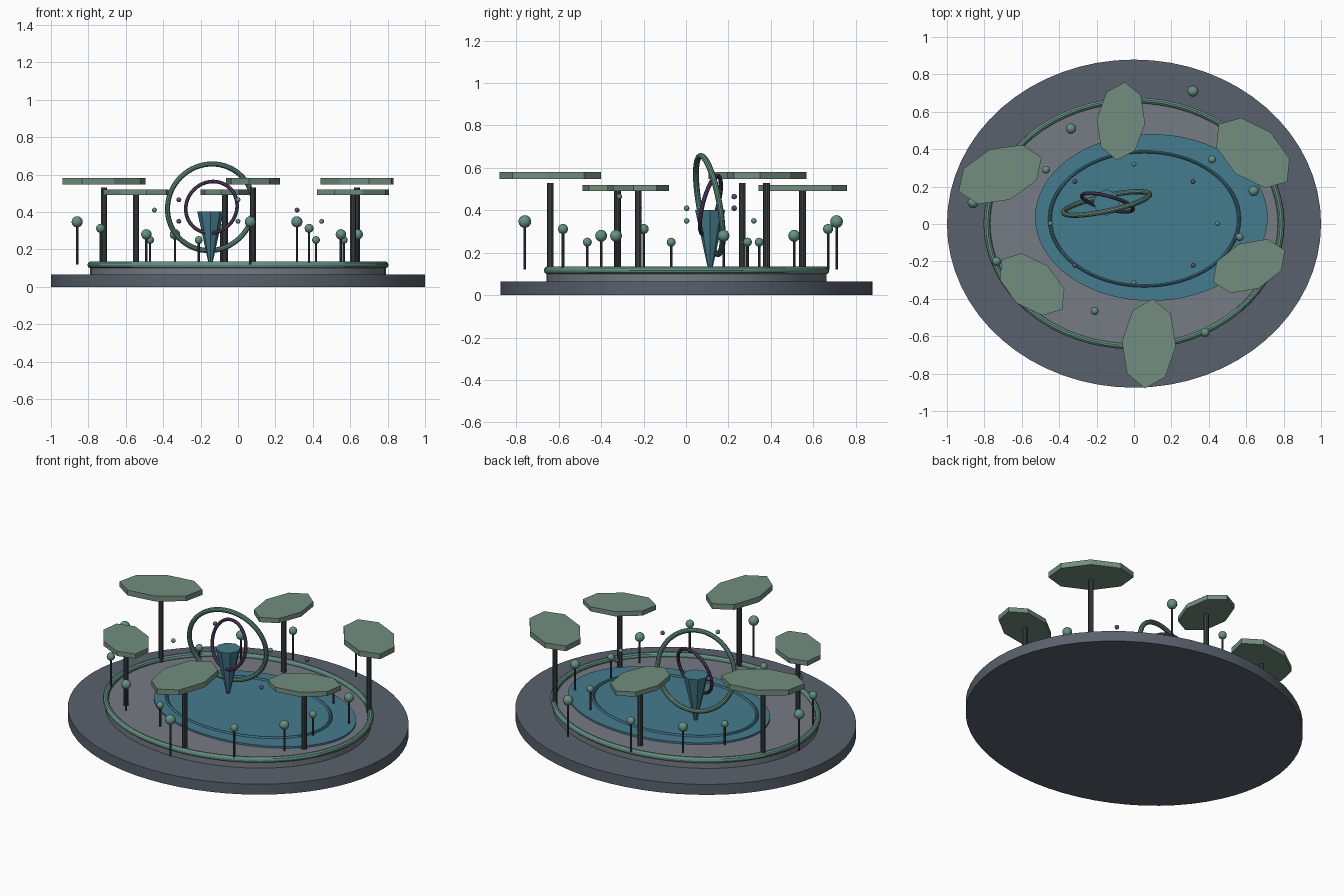
import bpy
from math import radians, cos, sin, pi

if "Cube" in bpy.data.objects:
    bpy.data.objects.remove(bpy.data.objects["Cube"])


def mat(name, c):
    m = bpy.data.materials.new(name)
    m.diffuse_color = (*c, 1)
    m.use_nodes = True
    m.node_tree.nodes["Principled BSDF"].inputs["Base Color"].default_value = m.diffuse_color
    return m


SLATE = mat("slate", (.10, .12, .15))
STONE = mat("stone", (.18, .20, .23))
WATER = mat("water", (.06, .20, .27))
GREEN = mat("green", (.13, .28, .23))
LEAF = mat("leaf", (.17, .27, .21))
PURPLE = mat("purple", (.12, .07, .17))
DARK = mat("dark", (.05, .06, .07))


def finish(name, m, smooth=False):
    o = bpy.context.object
    o.name = name
    o.data.materials.append(m)
    if smooth:
        bpy.ops.object.shade_smooth_by_angle()
    return o


def prism(name, m, x, y, z0, z1, rx, ry, sides, rot=0, smooth=False):
    # elliptical prism whose first corner lies on its own x axis
    bpy.ops.mesh.primitive_cylinder_add(vertices=sides, radius=1, depth=1,
                                        location=(x, y, (z0 + z1) / 2),
                                        rotation=(0, 0, radians(rot)))
    o = finish(name, m, smooth)
    o.scale = (rx, ry, z1 - z0)
    return o


def ring(name, m, loc, major, minor, squash=1, rot=(0, 0, 0), seg=64):
    bpy.ops.mesh.primitive_torus_add(major_radius=major, minor_radius=minor,
                                     major_segments=seg, minor_segments=10,
                                     location=loc, rotation=[radians(a) for a in rot])
    o = finish(name, m, True)
    o.scale.y = squash
    return o


def ball(name, m, loc, r):
    bpy.ops.mesh.primitive_uv_sphere_add(segments=12, ring_count=8, radius=r, location=loc)
    return finish(name, m, True)


# stepped base, pool and rims
prism("base", SLATE, 0, .002, 0, .065, 1, .877, 64, smooth=True)
prism("terrace", STONE, 0, .002, .065, .11, .79, .66, 64, smooth=True)
ring("terrace_rim", GREEN, (0, .003, .117), .787, .018, .836)
prism("pool", WATER, .093, .035, .105, .121, .622, .446, 64, smooth=True)
ring("pool_ripple", WATER, (.056, .027, .121), .506, .01, .709)

# trees with octagonal canopies: x, y, canopy turn, tall or not
for i, (x, y, turn, tall) in enumerate([
        (.615, -.225, 24, False), (.636, .38, -40, True), (-.07, .55, 84, False),
        (-.716, .265, 22, True), (-.545, -.323, -40, False), (.08, -.64, 85, True)]):
    zb, zt, a, b = (.548, .581, .24, .145) if tall else (.491, .52, .21, .13)
    prism(f"canopy_{i}", LEAF, x, y, zb, zt, a, b, 8, turn)
    prism(f"trunk_{i}", DARK, x, y, .11, .53 if tall else .492, .016, .016, 10, smooth=True)

# stalks with round heads, grouped by height and head radius
stalks = {
    (.25, .021): [(.417, .345), (-.47, .29), (.565, -.07), (-.21, -.465)],
    (.28, .028): [(.64, .177), (-.337, .51), (-.49, -.40), (.55, -.33)],
    (.312, .024): [(.38, -.58), (-.735, -.2), (-.09, .67)],
    (.347, .03): [(.315, .71), (-.86, .115), (.066, -.76)],
}
for (z, r), spots in stalks.items():
    for x, y in spots:
        prism("stalk", DARK, x, y, .12, z, .006, .006, 8, smooth=True)
        ball("stalk_head", GREEN, (x, y, z), r)

# floating droplets around the pool
for k in range(8):
    t = k * pi / 4
    z = (.35, .41, .35, .465, .41, .35, .465, .41)[k]
    ball(f"droplet_{k}", PURPLE if k % 2 else GREEN,
         (.447 * cos(t), .003 + .317 * sin(t), z), .013)

# central crystal and tilted halos
bpy.ops.mesh.primitive_cone_add(vertices=8, radius1=.01, radius2=.071, depth=.28,
                                location=(-.147, .114, .262))
finish("crystal", WATER)
ring("large_halo", GREEN, (-.147, .11, .425), .235, .014, rot=(100, 0, 12))
ring("small_halo", PURPLE, (-.142, .115, .425), .142, .01, rot=(76, 0, -15), seg=48)
